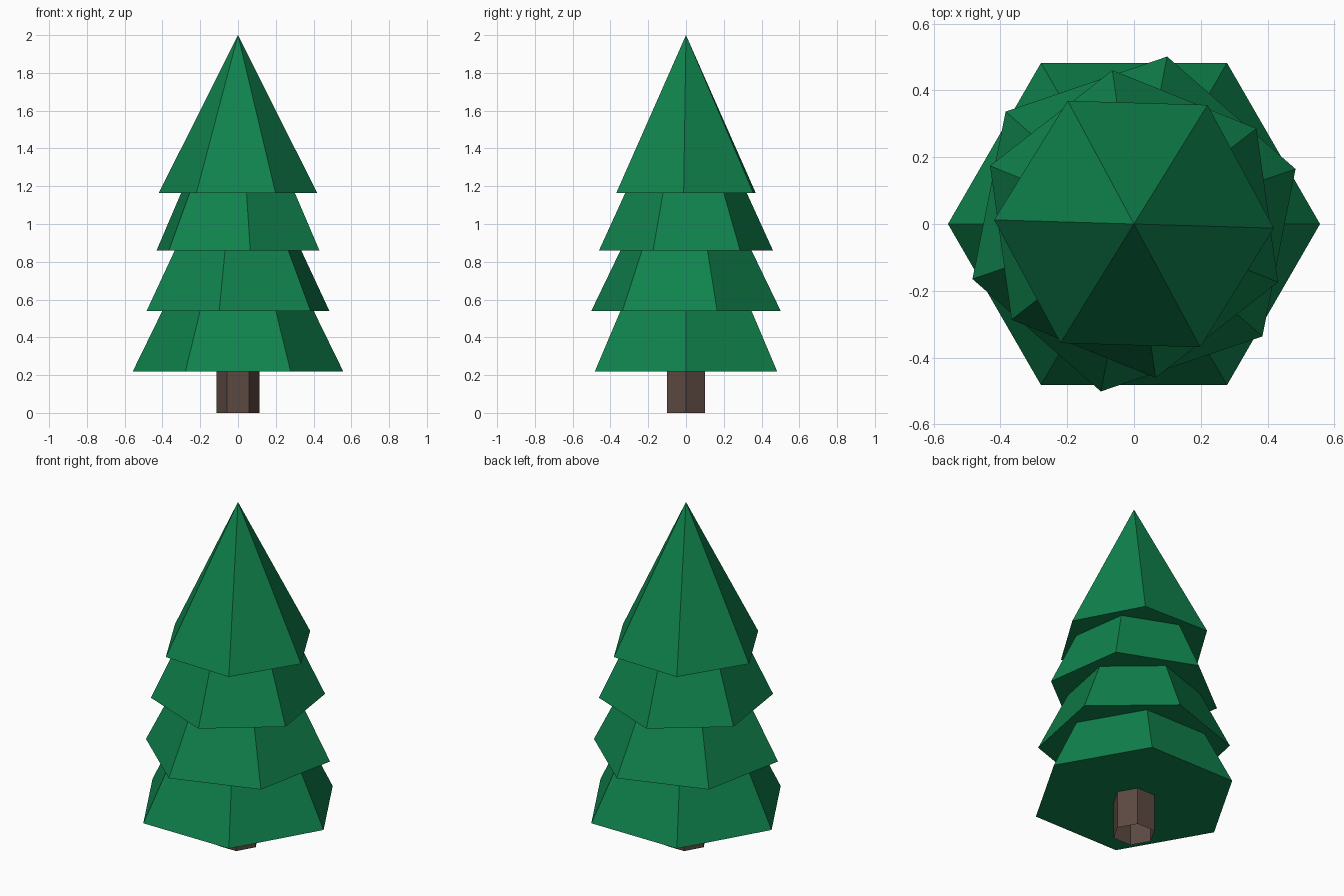
import bpy
import bmesh
from math import radians, cos, sin, tau

cube = bpy.data.objects.get("Cube")
if cube:
    bpy.data.objects.remove(cube, do_unlink=True)

SIDES = 6


def make_material(name, rgb):
    mat = bpy.data.materials.new(name)
    mat.use_nodes = True
    color = (*rgb, 1.0)
    mat.diffuse_color = color
    bsdf = next(n for n in mat.node_tree.nodes if n.type == 'BSDF_PRINCIPLED')
    bsdf.inputs["Base Color"].default_value = color
    bsdf.inputs["Roughness"].default_value = 0.9
    return mat


def ring(bm, radius, z, turn=0.0):
    """Hexagonal ring of vertices, counter-clockwise from +x."""
    angles = [radians(turn) + tau * i / SIDES for i in range(SIDES)]
    return [bm.verts.new((radius * cos(a), radius * sin(a), z)) for a in angles]


def finish(bm, name, mat):
    mesh = bpy.data.meshes.new(name)
    bm.to_mesh(mesh)
    bm.free()
    mesh.materials.append(mat)
    obj = bpy.data.objects.new(name, mesh)
    bpy.context.scene.collection.objects.link(obj)
    return obj


def make_tier(name, radius, base, apex, turn, mat):
    """Closed pyramid of branches with a flat underside."""
    bm = bmesh.new()
    rim = ring(bm, radius, base, turn)
    tip = bm.verts.new((0, 0, apex))
    for i in range(SIDES):
        bm.faces.new((rim[i], rim[(i + 1) % SIDES], tip))
    bm.faces.new(rim[::-1])
    return finish(bm, name, mat)


def make_trunk(name, radius, top, mat):
    """Straight trunk, open at the bottom."""
    bm = bmesh.new()
    low, high = ring(bm, radius, 0), ring(bm, radius, top)
    for i in range(SIDES):
        j = (i + 1) % SIDES
        bm.faces.new((low[i], low[j], high[j], high[i]))
    return finish(bm, name, mat)


green = make_material("pine_green", (0.005, 0.225, 0.074))
brown = make_material("bark_brown", (0.108, 0.066, 0.053))

make_trunk("trunk", 0.115, 0.22, brown)

# Branch tiers: name, radius, base height, apex height, turn in degrees
tiers = [
    ("bottom_branches", 0.557, 0.22, 1.36, 0),
    ("lower_branches", 0.511, 0.54, 1.58, 18.8),
    ("upper_branches", 0.465, 0.86, 1.87, 38),
    ("top_branches", 0.419, 1.165, 2.0, 58.3),
]
for name, radius, base, apex, turn in tiers:
    make_tier(name, radius, base, apex, turn, green)
